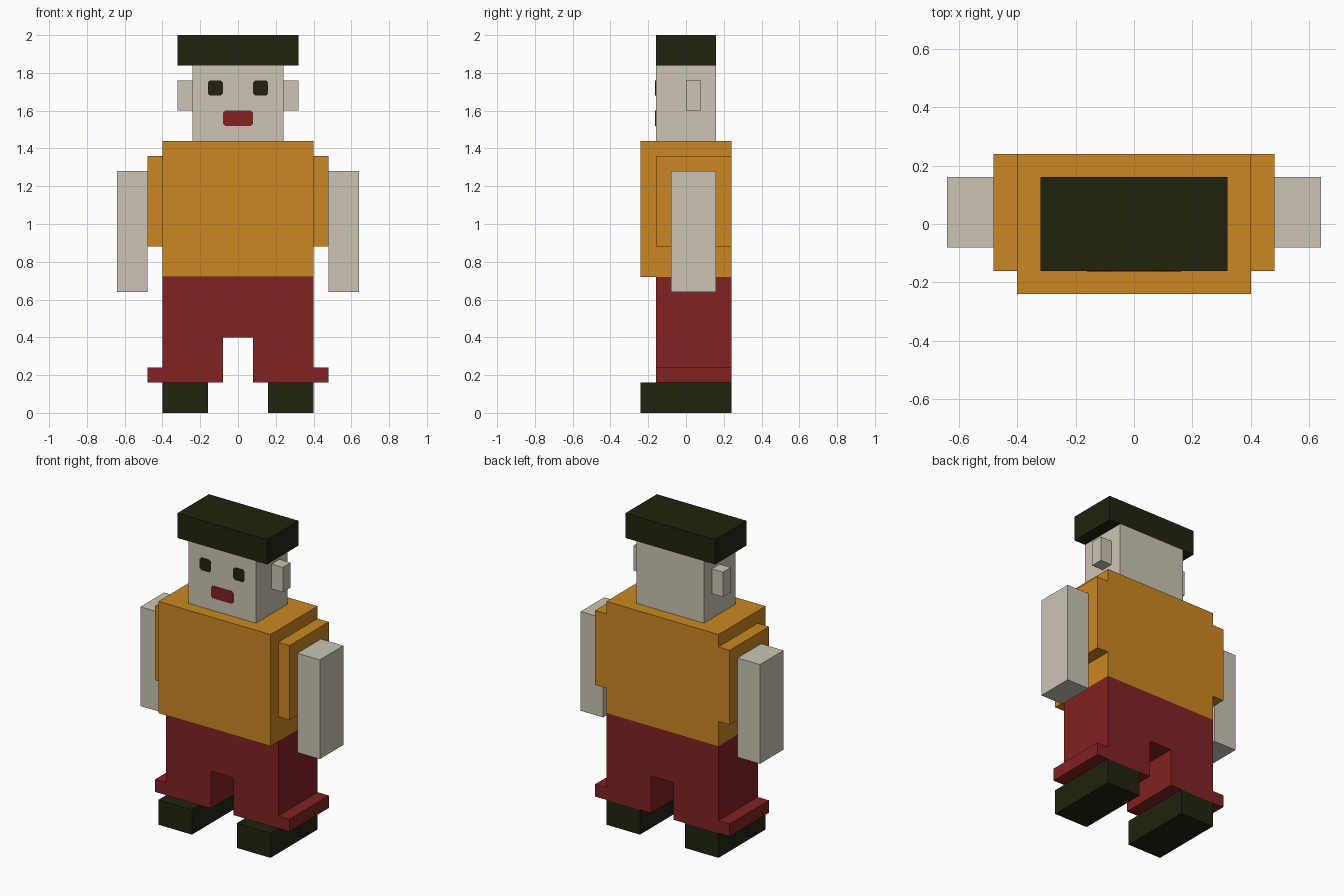
import bpy, bmesh

if "Cube" in bpy.data.objects:
    bpy.data.objects.remove(bpy.data.objects["Cube"])


def material(name, rgb):
    """Flat colour given as sRGB bytes, stored as linear."""
    lin = [(c / 255 / 12.92) if c / 255 <= 0.04045 else ((c / 255 + 0.055) / 1.055) ** 2.4 for c in rgb]
    m = bpy.data.materials.new(name)
    m.diffuse_color = (*lin, 1.0)
    m.use_nodes = True
    m.node_tree.nodes["Principled BSDF"].inputs["Base Color"].default_value = m.diffuse_color
    return m


BLACK = material("olive black", (34, 34, 15))
SKIN = material("pale skin", (203, 197, 181))
ORANGE = material("shirt orange", (203, 135, 34))
RED = material("trouser red", (130, 34, 35))


def prism(name, outline, y0, y1, mat):
    """Front outline (x, z) extruded from y0 back to y1."""
    bm = bmesh.new()
    face = bm.faces.new([bm.verts.new((x, y0, z)) for x, z in outline])
    ext = bmesh.ops.extrude_face_region(bm, geom=[face])["geom"]
    verts = [v for v in ext if isinstance(v, bmesh.types.BMVert)]
    bmesh.ops.translate(bm, verts=verts, vec=(0, y1 - y0, 0))
    bmesh.ops.recalc_face_normals(bm, faces=bm.faces)
    mesh = bpy.data.meshes.new(name)
    bm.to_mesh(mesh)
    bm.free()
    mesh.materials.append(mat)
    obj = bpy.data.objects.new(name, mesh)
    bpy.context.collection.objects.link(obj)
    return obj


def box(name, x, y, z, mat):
    (x0, x1), (z0, z1) = x, z
    return prism(name, [(x0, z0), (x1, z0), (x1, z1), (x0, z1)], y[0], y[1], mat)


def plate(name, x, z, mat, c=0.012):
    """Thin face detail with clipped corners."""
    (x0, x1), (z0, z1) = x, z
    pts = [(x0 + c, z0), (x1 - c, z0), (x1, z0 + c), (x1, z1 - c),
           (x1 - c, z1), (x0 + c, z1), (x0, z1 - c), (x0, z0 + c)]
    return prism(name, pts, -0.163, -0.158, mat)


def pair(name, x, y, z, mat, make=None):
    """One part on each side of x = 0."""
    for side, xs in (("right", x), ("left", (-x[1], -x[0]))):
        if make:
            make(f"{side}_{name}", xs, z, mat)
        else:
            box(f"{side}_{name}", xs, y, z, mat)


# Head, hat and face
box("hat", (-0.32, 0.32), (-0.16, 0.16), (1.84, 2.0), BLACK)
box("head", (-0.24, 0.24), (-0.16, 0.16), (1.44, 1.84), SKIN)
pair("ear", (0.24, 0.32), (0.0, 0.08), (1.60, 1.76), SKIN)
pair("eye", (0.08, 0.16), None, (1.68, 1.76), BLACK, plate)
plate("mouth", (-0.08, 0.08), (1.52, 1.60), RED)

# Shirt and arms
box("shirt", (-0.40, 0.40), (-0.24, 0.24), (0.72, 1.44), ORANGE)
pair("sleeve", (0.40, 0.48), (-0.16, 0.24), (0.88, 1.36), ORANGE)
pair("arm", (0.48, 0.64), (-0.08, 0.16), (0.64, 1.28), SKIN)

# Trousers with flared cuffs, one mirrored outline
half = [(0.08, 0.40), (0.08, 0.16), (0.48, 0.16), (0.48, 0.24), (0.40, 0.24), (0.40, 0.72)]
prism("trousers", half + [(-x, z) for x, z in reversed(half)], -0.16, 0.24, RED)

# Shoes
pair("shoe", (0.16, 0.40), (-0.24, 0.24), (0.0, 0.16), BLACK)
